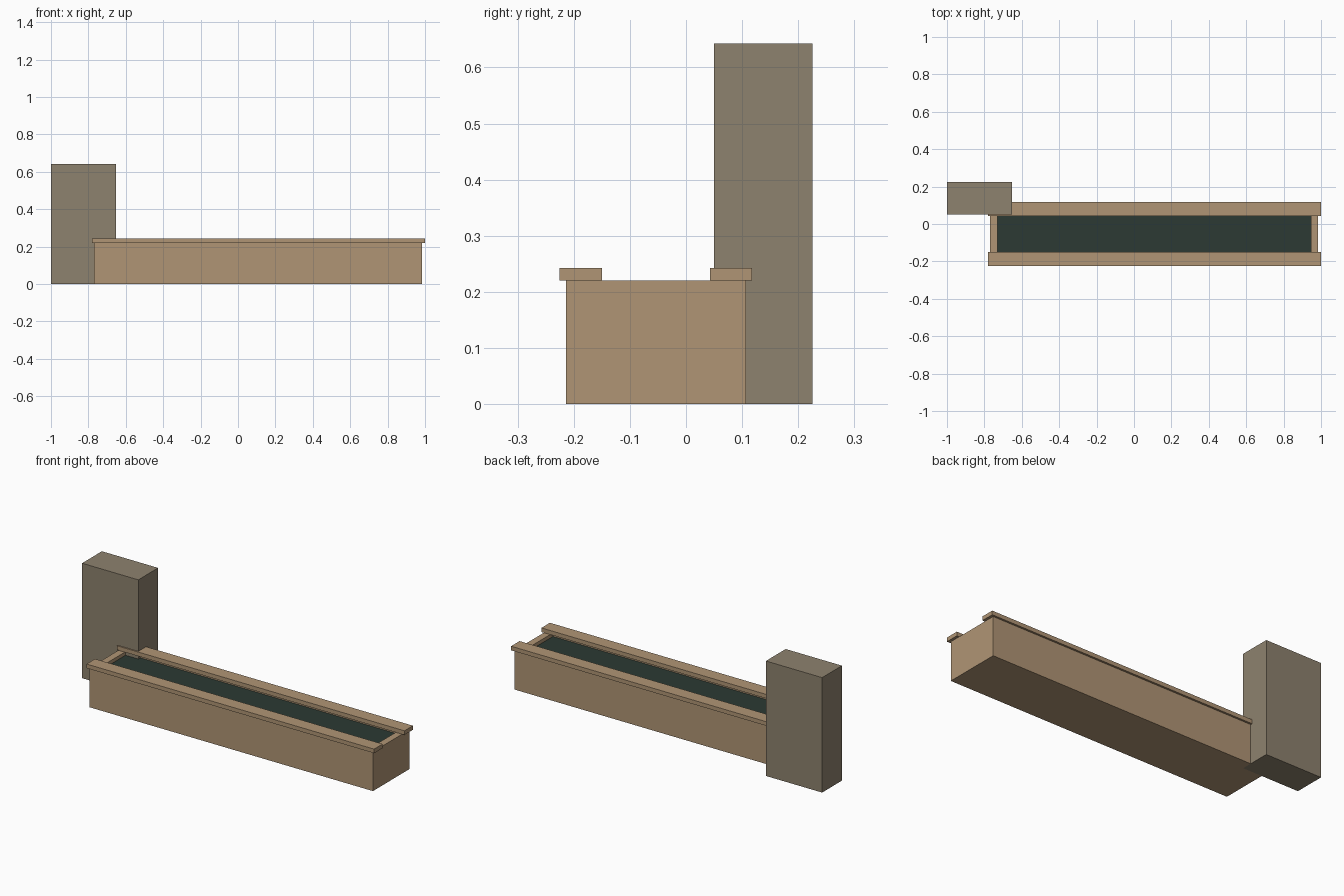
import bpy, bmesh
from mathutils import Vector

cube = bpy.data.objects.get("Cube")
if cube:
    bpy.data.objects.remove(cube, do_unlink=True)


def material(name, rgb):
    m = bpy.data.materials.new(name)
    m.use_nodes = True
    m.diffuse_color = (*rgb, 1)
    bsdf = next(n for n in m.node_tree.nodes if n.type == 'BSDF_PRINCIPLED')
    bsdf.inputs["Base Color"].default_value = (*rgb, 1)
    bsdf.inputs["Roughness"].default_value = 0.9
    return m


wood = material("tan wood", (0.434, 0.301, 0.178))
stone = material("grey brown stone", (0.27, 0.223, 0.156))
filling = material("dark green filling", (0.025, 0.042, 0.033))


def box_mesh(low, high):
    low, high = Vector(low), Vector(high)
    bm = bmesh.new()
    bmesh.ops.create_cube(bm, size=1)
    for v in bm.verts:
        v.co = (low + high) / 2 + v.co * (high - low)
    return bm


def finish(name, bm, *mats):
    mesh = bpy.data.meshes.new(name)
    bm.normal_update()
    bm.to_mesh(mesh)
    bm.free()
    for m in mats:
        mesh.materials.append(m)
    obj = bpy.data.objects.new(name, mesh)
    bpy.context.collection.objects.link(obj)
    return obj


# Trough: a box whose top is inset to a rim and sunk to the filling
bm = box_mesh((-0.77, -0.214, 0), (0.985, 0.107, 0.22))
bm.normal_update()
top = max(bm.faces, key=lambda f: f.calc_center_median().z)
bmesh.ops.inset_region(bm, faces=[top], thickness=0.055)
sunk = bmesh.ops.extrude_discrete_faces(bm, faces=[top])["faces"][0]
for v in sunk.verts:
    v.co.z -= 0.02
sunk.material_index = 1
finish("trough", bm, wood, filling)

# Planks along the long edges
for name, y in (("front_plank", -0.225), ("back_plank", 0.043)):
    finish(name, box_mesh((-0.78, y, 0.22), (1, y + 0.075, 0.243)), wood)

# Tall pillar at the back corner
finish("pillar", box_mesh((-1, 0.05, 0), (-0.652, 0.225, 0.643)), stone)
